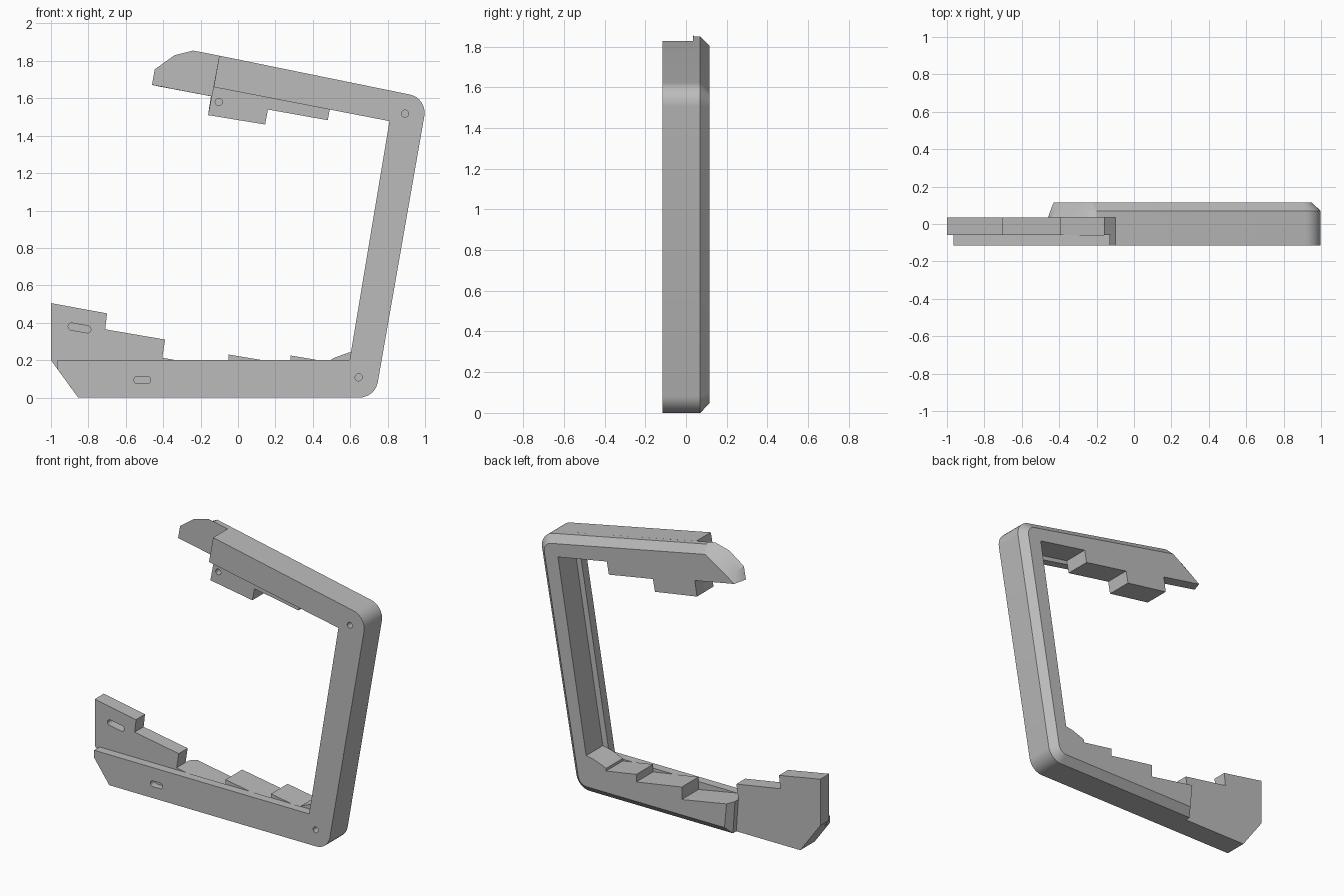
import bpy, bmesh, math
from mathutils import Vector

cube = bpy.data.objects.get("Cube")
if cube:
    bpy.data.objects.remove(cube, do_unlink=True)

grey = bpy.data.materials.new("plain grey")
grey.use_nodes = True
COLOUR = (0.5, 0.5, 0.5, 1)
grey.diffuse_color = COLOUR
grey.node_tree.nodes["Principled BSDF"].inputs["Base Color"].default_value = COLOUR


def fillet(a, corner, b, radius, steps=8):
    """Arc replacing the corner of the path a-corner-b."""
    a, c, b = Vector(a), Vector(corner), Vector(b)
    u, v = (a - c).normalized(), (b - c).normalized()
    half = u.angle(v) / 2
    centre = c + (u + v).normalized() * radius / math.sin(half)
    start = c + u * radius / math.tan(half) - centre
    end = c + v * radius / math.tan(half) - centre
    sweep = start.angle_signed(end)
    points = []
    for i in range(steps + 1):
        t = -sweep * i / steps
        points.append((centre.x + start.x * math.cos(t) - start.y * math.sin(t),
                       centre.y + start.x * math.sin(t) + start.y * math.cos(t)))
    return points


def loft(name, rings):
    """Solid through (y, outline) rings; each outline is a list of (x, z)."""
    bm = bmesh.new()
    loops = [[bm.verts.new((x, y, z)) for x, z in outline] for y, outline in rings]
    n = len(loops[0])
    for near, far in zip(loops, loops[1:]):
        for i in range(n):
            j = (i + 1) % n
            bm.faces.new((near[i], near[j], far[j], far[i]))
    bm.faces.new(loops[0])
    bm.faces.new(loops[-1])
    bmesh.ops.recalc_face_normals(bm, faces=bm.faces)
    mesh = bpy.data.meshes.new(name)
    bm.to_mesh(mesh)
    bm.free()
    mesh.materials.append(grey)
    obj = bpy.data.objects.new(name, mesh)
    bpy.context.collection.objects.link(obj)
    return obj


def activate(obj):
    bpy.ops.object.select_all(action='DESELECT')
    obj.select_set(True)
    bpy.context.view_layer.objects.active = obj


def cut_slot(target, x, z, length, radius, y_end, tilt=0):
    """Blind hole from the front; length 0 gives a round hole."""
    outline = []
    for i in range(24):
        a = 2 * math.pi * (i + 0.5) / 24
        px = radius * math.cos(a) + math.copysign(length / 2, math.cos(a))
        pz = radius * math.sin(a)
        outline.append((x + px * math.cos(tilt) - pz * math.sin(tilt),
                        z + px * math.sin(tilt) + pz * math.cos(tilt)))
    cutter = loft("hole_cutter", [(-0.2, outline), (y_end, outline)])
    cutter.hide_render = True
    mod = target.modifiers.new("hole", 'BOOLEAN')
    mod.operation, mod.object, mod.solver = 'DIFFERENCE', cutter, 'EXACT'
    activate(target)
    bpy.ops.object.modifier_apply(modifier=mod.name)
    bpy.data.objects.remove(cutter, do_unlink=True)


# Outer edge of the frame with two rounded corners, full size and chamfered
low, high = (0.733, 0), (1.013, 1.601)
outer = fillet((-0.4, 0), low, high, 0.1) + fillet(low, high, (-0.1, 1.828), 0.1)
low_in, high_in = (0.6935, 0.047), (0.959, 1.564)
outer_in = (fillet((-0.4, 0.047), low_in, high_in, 0.06)
            + fillet(low_in, high_in, (-0.2, 1.801), 0.06))

# Stepped inner edge shared by the core and the back rail
steps = [(-0.16, 1.51), (0.145, 1.46), (0.16, 1.54), (0.48, 1.483), (0.495, 1.565),
         (0.85, 1.5), (0.645, 0.25), (0.59, 0.24), (0.52, 0.215), (0.5, 0.205),
         (0.5, 0.188), (0.28, 0.225), (0.28, 0.175), (-0.05, 0.23), (-0.05, 0.148)]

FRONT, STEP, MID, CHAMFER, BACK = -0.115, -0.058, 0.035, 0.07, 0.115

# Front plate
plate = ([(-0.965, 0.2), (-0.965, 0.152), (-0.855, 0)] + outer
         + [(-0.1, 1.828), (-0.13, 1.66), (0.81, 1.478), (0.597, 0.2)])
front_plate = loft("front_plate", [(FRONT, plate), (STEP, plate)])

# Core layer with the raised lower tab
tab = [(-0.405, 0.213), (-0.39, 0.31), (-0.71, 0.365), (-0.7, 0.45), (-1, 0.505), (-1, 0.2)]
core = [(-0.855, 0)] + outer + [(-0.1, 1.828)] + steps + tab
core_layer = loft("core_layer", [(STEP, core), (MID, core)])

# Back rail with chamfered edge and faceted upper nose
nose = [(-0.2, 1.848), (-0.24, 1.855), (-0.34, 1.83), (-0.445, 1.755), (-0.46, 1.672)]
nose_in = [(-0.22, 1.803), (-0.25, 1.785), (-0.31, 1.745), (-0.38, 1.7), (-0.43, 1.665)]
nose_mid = [tuple(Vector(a).lerp(Vector(b), 0.42)) for a, b in zip(nose, nose_in)]
nose_mid[0] = nose[0]
root = [(-0.145, 1.611)]
rail = [(-0.405, 0.213), (-0.39, 0)] + outer + nose + root + steps
rail_mid = [(-0.405, 0.213), (-0.39, 0)] + outer + nose_mid + root + steps
rail_back = [(-0.375, 0.206), (-0.36, 0.047)] + outer_in + nose_in + root + steps
back_rail = loft("back_rail", [(MID, rail), (CHAMFER, rail_mid), (BACK, rail_back)])

# Round holes and slots in the front faces
for x, z, length in ((0.893, 1.518, 0), (0.645, 0.108, 0), (-0.512, 0.094, 0.052)):
    cut_slot(front_plate, x, z, length, 0.019, -0.07)
cut_slot(core_layer, -0.103, 1.58, 0, 0.019, 0)
cut_slot(core_layer, -0.847, 0.372, 0.085, 0.019, 0, -math.radians(10))

for part in (front_plate, core_layer, back_rail):
    activate(part)
    bpy.ops.object.shade_smooth_by_angle(angle=math.radians(20))
